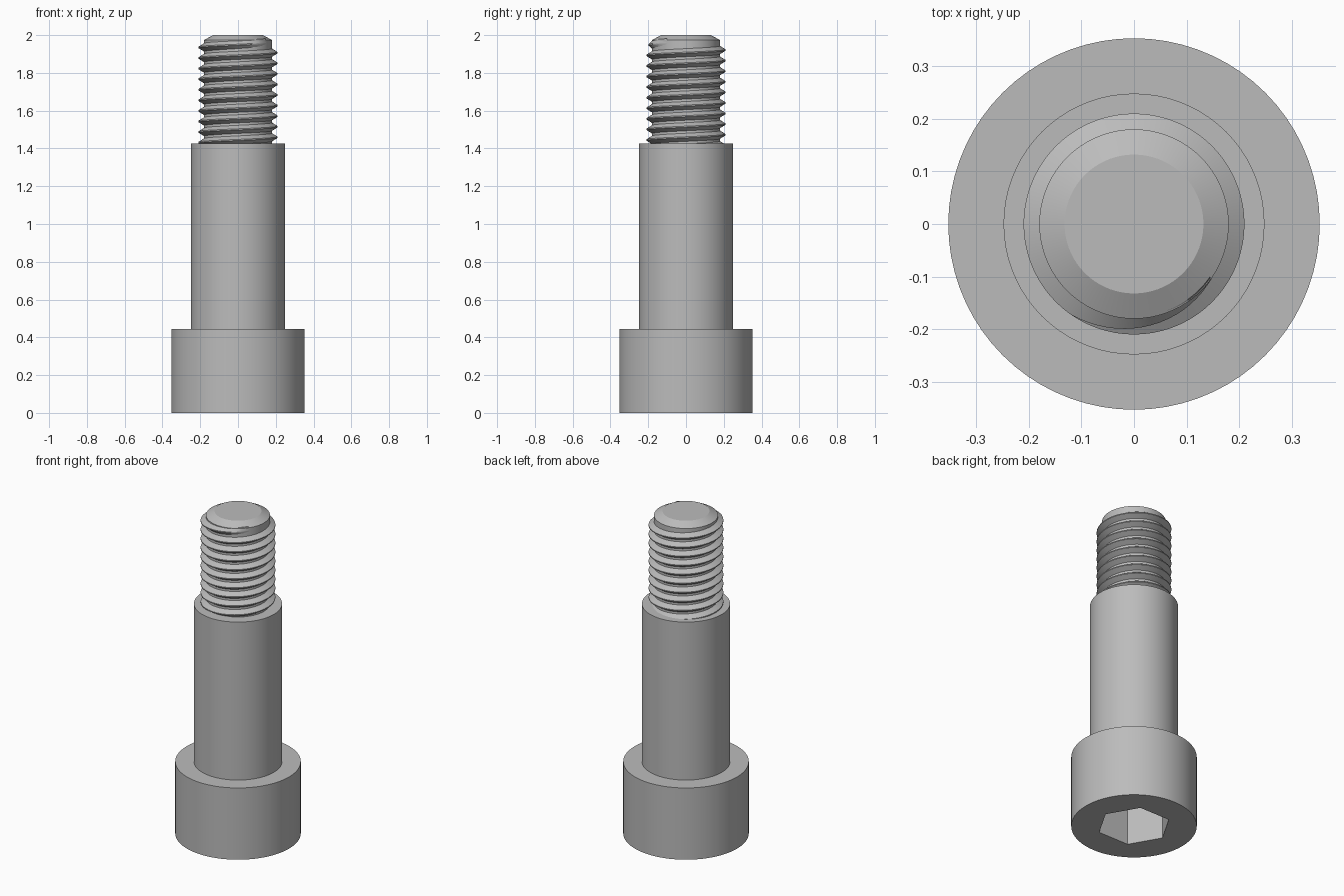
import bpy
import bmesh
from math import sin, cos, pi, radians

if "Cube" in bpy.data.objects:
    bpy.data.objects.remove(bpy.data.objects["Cube"])

SEGMENTS = 72

steel = bpy.data.materials.new("steel_grey")
steel.use_nodes = True
GREY = (0.5, 0.5, 0.5, 1)
steel.diffuse_color = GREY
steel.node_tree.nodes["Principled BSDF"].inputs["Base Color"].default_value = GREY


def finish(bm, name):
    bmesh.ops.recalc_face_normals(bm, faces=bm.faces)
    mesh = bpy.data.meshes.new(name)
    bm.to_mesh(mesh)
    bm.free()
    mesh.materials.append(steel)
    obj = bpy.data.objects.new(name, mesh)
    bpy.context.collection.objects.link(obj)
    bpy.ops.object.select_all(action="DESELECT")
    obj.select_set(True)
    bpy.context.view_layer.objects.active = obj
    bpy.ops.object.shade_smooth_by_angle(angle=radians(25))
    return obj


def skin(bm, rings, closed_profile=False):
    """Join successive rings of vertices and cap both ends."""
    for a, b in zip(rings, rings[1:]):
        n = len(a)
        for i in range(n):
            j = (i + 1) % n
            bm.faces.new((a[i], a[j], b[j], b[i]))
    bm.faces.new(rings[0])
    bm.faces.new(rings[-1])


def circle(t):
    return 1


def hexagon(t):
    return cos(pi / 6) / cos(t % (pi / 3) - pi / 6)


def lathe(name, profile):
    """Each profile entry is radius, height, outline shape."""
    bm = bmesh.new()
    rings = []
    for r, z, shape in profile:
        ring = []
        for i in range(SEGMENTS):
            t = 2 * pi * i / SEGMENTS
            ring.append(bm.verts.new((r * shape(t) * cos(t), r * shape(t) * sin(t), z)))
        rings.append(ring)
    skin(bm, rings)
    return finish(bm, name)


# Cylindrical head with a hexagonal socket underneath
lathe("head", [(0.208, 0.23, hexagon), (0.208, 0, hexagon),
               (0.353, 0, circle), (0.353, 0.445, circle)])

# Smooth shoulder
lathe("shoulder", [(0.248, 0.445, circle), (0.248, 1.425, circle)])

# Threaded end core with chamfered tip
CORE = 0.18
lathe("thread_core", [(CORE, 1.425, circle), (CORE, 1.974, circle), (0.132, 2, circle)])

# Right-handed helical thread: starts inside the shoulder, fades out at the tip
PITCH, CREST = 0.056, 0.21
START, FADE, END = -9 * 2 * pi, radians(235), radians(325)
bm = bmesh.new()
rings = []
steps = round((END - START) / radians(5))
for k in range(steps + 1):
    t = START + (END - START) * k / steps
    z = 1.907 + PITCH * t / (2 * pi)
    fade = min(1, max(0.02, (END - t) / (END - FADE)))
    top = CORE + (CREST - CORE) * fade
    section = [(CORE - 0.004, -0.024), (top, -0.003), (top, 0.003), (CORE - 0.004, 0.024)]
    rings.append([bm.verts.new((r * cos(t), r * sin(t), z + dz)) for r, dz in section])
skin(bm, rings)
finish(bm, "thread")
